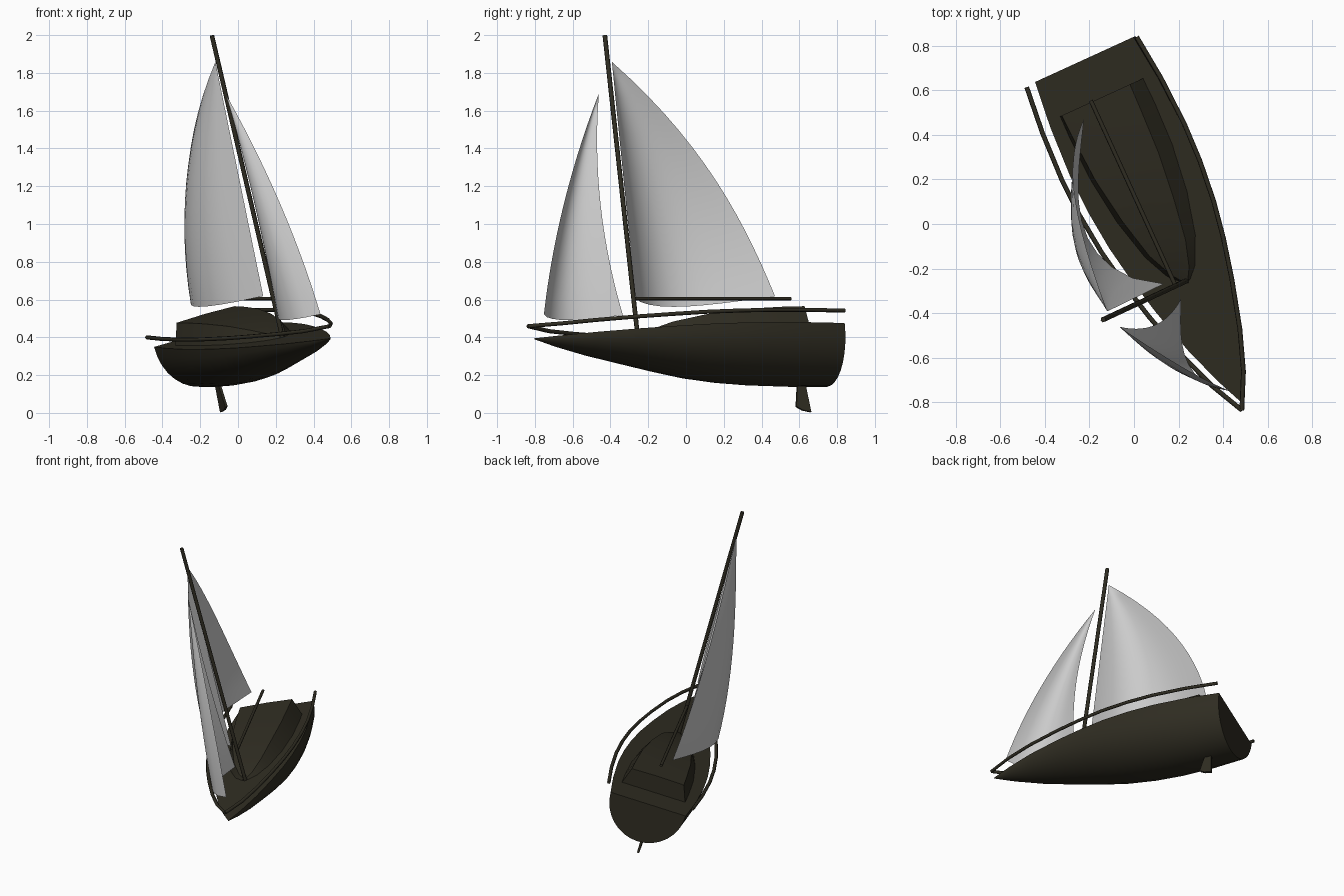
import bpy, bmesh, math
from mathutils import Matrix, Vector

if "Cube" in bpy.data.objects:
    bpy.data.objects.remove(bpy.data.objects["Cube"])

# Boat is built upright (x = port, y = aft), then heeled and turned
POSE = (Matrix.Rotation(math.radians(24.6), 4, 'Z')
        @ Matrix.Rotation(math.radians(-14.6), 4, 'Y')
        @ Matrix.Translation((0.205, 0, 0)))

dark = bpy.data.materials.new("dark_wood")
dark.diffuse_color = (0.029, 0.026, 0.016, 1)
dark.use_nodes = True
dark.node_tree.nodes["Principled BSDF"].inputs["Base Color"].default_value = dark.diffuse_color


def add(name, data, mat=dark):
    ob = bpy.data.objects.new(name, data)
    bpy.context.collection.objects.link(ob)
    ob.matrix_world = POSE
    if mat:
        data.materials.append(mat)
    return ob


def smooth(ob, angle):
    bpy.ops.object.select_all(action='DESELECT')
    ob.select_set(True)
    bpy.context.view_layer.objects.active = ob
    bpy.ops.object.shade_smooth_by_angle(angle=math.radians(angle))


def surface(name, rows, mat=dark, closed=False):
    """Skin a list of equal-length point rows; closed makes capped solids."""
    bm = bmesh.new()
    vs = [[bm.verts.new(p) for p in row] for row in rows]
    n = len(rows[0])
    for a, b in zip(vs, vs[1:]):
        for i in range(n if closed else n - 1):
            j = (i + 1) % n
            bm.faces.new((a[i], a[j], b[j], b[i]))
    if closed:
        bm.faces.new(vs[0])
        bm.faces.new(vs[-1])
    bmesh.ops.remove_doubles(bm, verts=bm.verts, dist=0.0005)
    bmesh.ops.recalc_face_normals(bm, faces=bm.faces)
    me = bpy.data.meshes.new(name)
    bm.to_mesh(me)
    bm.free()
    return add(name, me, mat)


def tube(name, pts, r):
    cu = bpy.data.curves.new(name, 'CURVE')
    cu.dimensions = '3D'
    cu.bevel_depth = r
    cu.bevel_resolution = 1
    cu.use_fill_caps = True
    sp = cu.splines.new('POLY')
    sp.points.add(len(pts) - 1)
    for p, c in zip(sp.points, pts):
        p.co = (*c, 1)
    return add(name, cu)


# Hull stations: y, half width, depth below deck, deck height
STATIONS = [(-0.935, 0.002, 0.004, 0.354), (-0.80, 0.062, 0.045, 0.355),
            (-0.62, 0.128, 0.092, 0.357), (-0.40, 0.190, 0.142, 0.360),
            (-0.22, 0.232, 0.183, 0.362), (-0.05, 0.262, 0.220, 0.365),
            (0.14, 0.281, 0.247, 0.367), (0.32, 0.286, 0.263, 0.369),
            (0.55, 0.275, 0.273, 0.371), (0.765, 0.251, 0.276, 0.373)]
N = 16
rings = [[(w * math.cos(math.pi * i / N), y, z - d * math.sin(math.pi * i / N))
          for i in range(N + 1)] for y, w, d, z in STATIONS]
smooth(surface("hull", rings, closed=True), 35)

# Cabin stations: y, base half width, roof half width, roof height
CABIN = [(-0.33, 0.025, 0.010, 0.372), (-0.28, 0.075, 0.045, 0.388),
         (-0.16, 0.132, 0.092, 0.422), (0.03, 0.182, 0.130, 0.454),
         (0.25, 0.212, 0.160, 0.475), (0.45, 0.219, 0.170, 0.483),
         (0.578, 0.217, 0.174, 0.485)]
rings = [[(-b, y, 0.355), (-t, y, z), (0, y, z + 0.004), (t, y, z), (b, y, 0.355)]
         for y, b, t, z in CABIN]
smooth(surface("cabin", rings, closed=True), 30)

# Guard rails, following the hull edge on both sides
for side, s in (("port", 1), ("starboard", -1)):
    pts = [(0, -0.962, 0.421)]
    pts += [(s * (w + 0.018 + 0.012 * (y + 0.9) / 1.7), y - 0.006, z + 0.06)
            for y, w, d, z in STATIONS[1:]]
    tube(side + "_rail", pts, 0.011)

# Mast and boom
tube("mast", [(0, -0.33, 0.35), (0.004, -0.333, 2.01)], 0.0125)
tube("boom", [(0, -0.33, 0.572), (0, 0.585, 0.572)], 0.010)

# Rudder blade
PROFILE = [(0.574, 0.096), (0.623, 0.096), (0.638, -0.045), (0.59, -0.035), (0.555, -0.015)]
surface("rudder", [[(x - 0.016, y, z) for y, z in PROFILE] for x in (-0.007, 0.007)],
        closed=True)


def sail(name, luff, leech, draft):
    """Sail between two edge curves, bellied to starboard."""
    rows = []
    for k in range(15):
        t = k / 14
        a, b = Vector(luff(t)), Vector(leech(t))
        row = []
        for i in range(11):
            s = i / 10
            belly = math.sin(math.pi * s ** 0.75) * draft * (1 + 0.8 * t) * (1 - t) ** 1.1
            row.append(a.lerp(b, s) - Vector((belly, 0, 0)))
        rows.append(row)
    smooth(surface(name, rows, None), 40)


# Mainsail with rounded trailing edge
sail("mainsail",
     lambda t: (-0.040 * (1 - t), -0.30 - 0.007 * t, 0.596 + 1.271 * t),
     lambda t: (-0.057 * (1 - t) - 0.16 * t * (1 - t),
                0.522 - 0.829 * t + 0.6 * t * (1 - t) * (0.8 + 0.4 * t),
                0.600 + 1.267 * t),
     0.225)

# Jib with bowed leading edge and hollow trailing edge
sail("jib",
     lambda t: (0.008 - 0.031 * t + 0.07 * t * (1 - t),
                -0.866 + 0.473 * t - 0.20 * t * (1 - t), 0.484 + 1.214 * t),
     lambda t: (-0.023, -0.392 - 0.24 * t * (1 - t), 0.487 + 1.211 * t),
     0.115)
